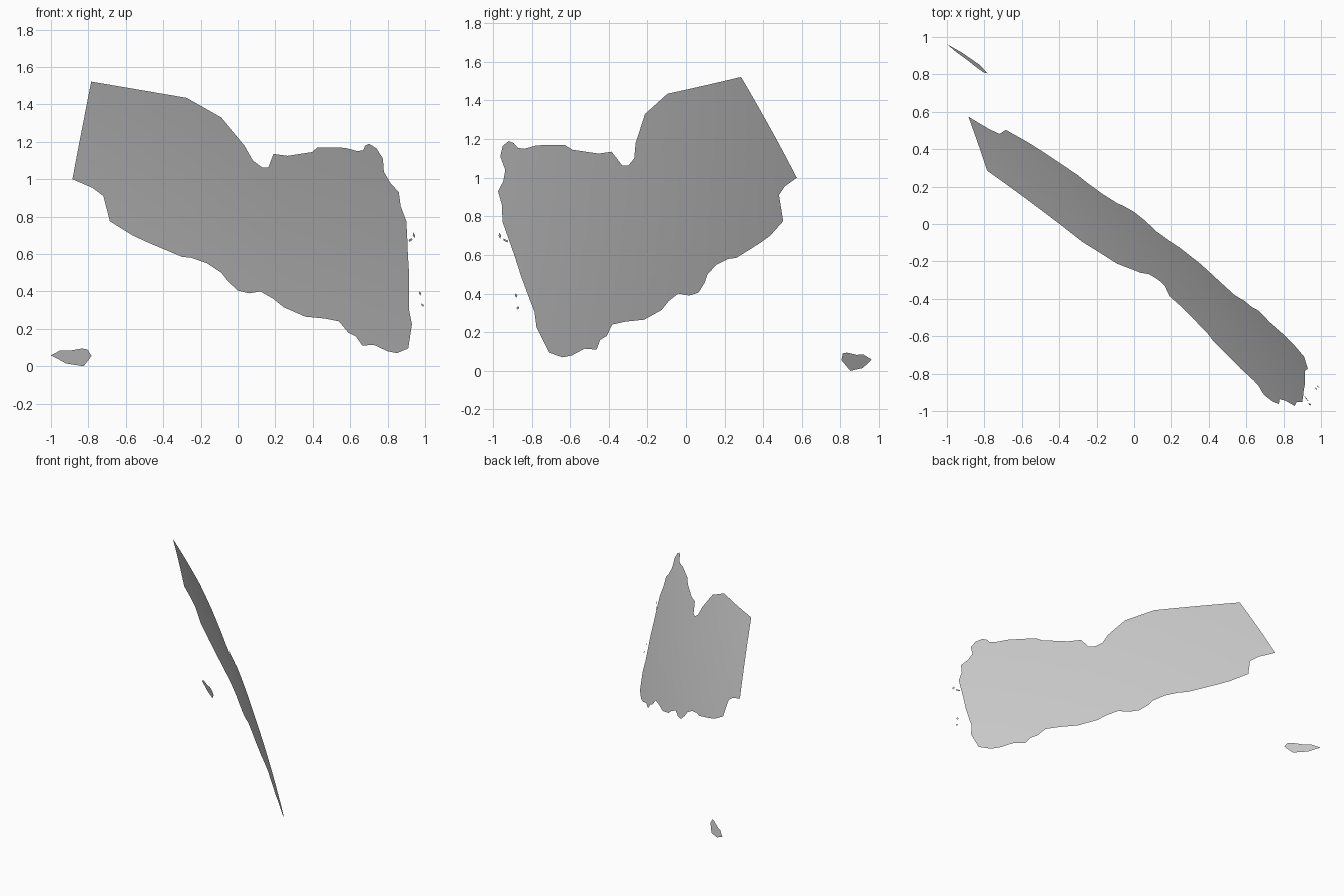
import bpy, bmesh, math
from mathutils import Vector

# The land is a patch of a large sphere: radius and centre
R = 13.5
CX, CY, CZ = -8.649, -9.768, -2.876
STEP = 0.1


def on_globe(x, z):
    return Vector((x, CY + math.sqrt(R * R - (x - CX) ** 2 - (z - CZ) ** 2), z))


def land(name, outline):
    """Fill a front-view outline, cut it into a grid and lay it on the sphere."""
    bm = bmesh.new()
    face = bm.faces.new([bm.verts.new((x, 0, z)) for x, z in outline])
    bmesh.ops.triangulate(bm, faces=[face])
    for axis in (Vector((1, 0, 0)), Vector((0, 0, 1))):
        for i in range(-10, 17):
            bmesh.ops.bisect_plane(bm, geom=bm.verts[:] + bm.edges[:] + bm.faces[:],
                                   plane_co=axis * (i * STEP + 0.003), plane_no=axis,
                                   dist=1e-5)
    for v in bm.verts:
        v.co = on_globe(v.co.x, v.co.z)
    bmesh.ops.triangulate(bm, faces=bm.faces[:])
    # Outward side faces away from the sphere centre
    bm.normal_update()
    for f in bm.faces:
        if f.normal.dot(f.calc_center_median() - Vector((CX, CY, CZ))) < 0:
            f.normal_flip()
        f.smooth = True
    mesh = bpy.data.meshes.new(name)
    bm.to_mesh(mesh)
    bm.free()
    obj = bpy.data.objects.new(name, mesh)
    bpy.context.collection.objects.link(obj)
    return obj


# Mainland: straight inland borders, then ragged coast
land("mainland", [
    (-.785, 1.522), (-.275, 1.435), (-.09, 1.33), (.035, 1.18), (.08, 1.10),
    (.13, 1.063), (.163, 1.063), (.19, 1.135), (.265, 1.125), (.395, 1.145),
    (.425, 1.17), (.57, 1.168), (.64, 1.15), (.67, 1.155), (.68, 1.18),
    (.70, 1.19), (.74, 1.165), (.75, 1.14), (.775, 1.11), (.78, 1.04),
    (.815, .98), (.86, .93), (.87, .855), (.90, .775), (.905, .68),
    (.908, .60), (.915, .49), (.915, .395), (.90, .37), (.93, .225),
    (.905, .13), (.91, .095), (.85, .07), (.80, .08), (.725, .115),
    (.665, .11), (.63, .16), (.59, .18), (.54, .24), (.465, .255),
    (.36, .265), (.245, .315), (.19, .36), (.12, .40), (.06, .39),
    (0, .405), (-.055, .455), (-.09, .50), (-.165, .55), (-.25, .58),
    (-.30, .585), (-.365, .63), (-.49, .665), (-.565, .70), (-.685, .775),
    (-.69, .85), (-.72, .91), (-.78, .955), (-.885, 1.0), (-.86, 1.135),
    (-.845, 1.155)])

# Large island off the far coast
land("large_island", [
    (-1.0, .058), (-.95, .085), (-.90, .083), (-.873, .075), (-.835, .095),
    (-.805, .09), (-.783, .055), (-.825, 0), (-.92, .015), (-.965, .04)])

# Tiny islets off the ragged coast: centre, half width, half height, slant
for n, (x, z, w, h, s) in enumerate([
        (.940, .700, .006, .016, -.004), (.922, .675, .011, .010, .006),
        (.973, .390, .006, .012, -.002), (.986, .327, .007, .009, -.004)]):
    land(f"islet_{n + 1}", [(x + s, z + h), (x + w, z), (x - s, z - h), (x - w, z)])
